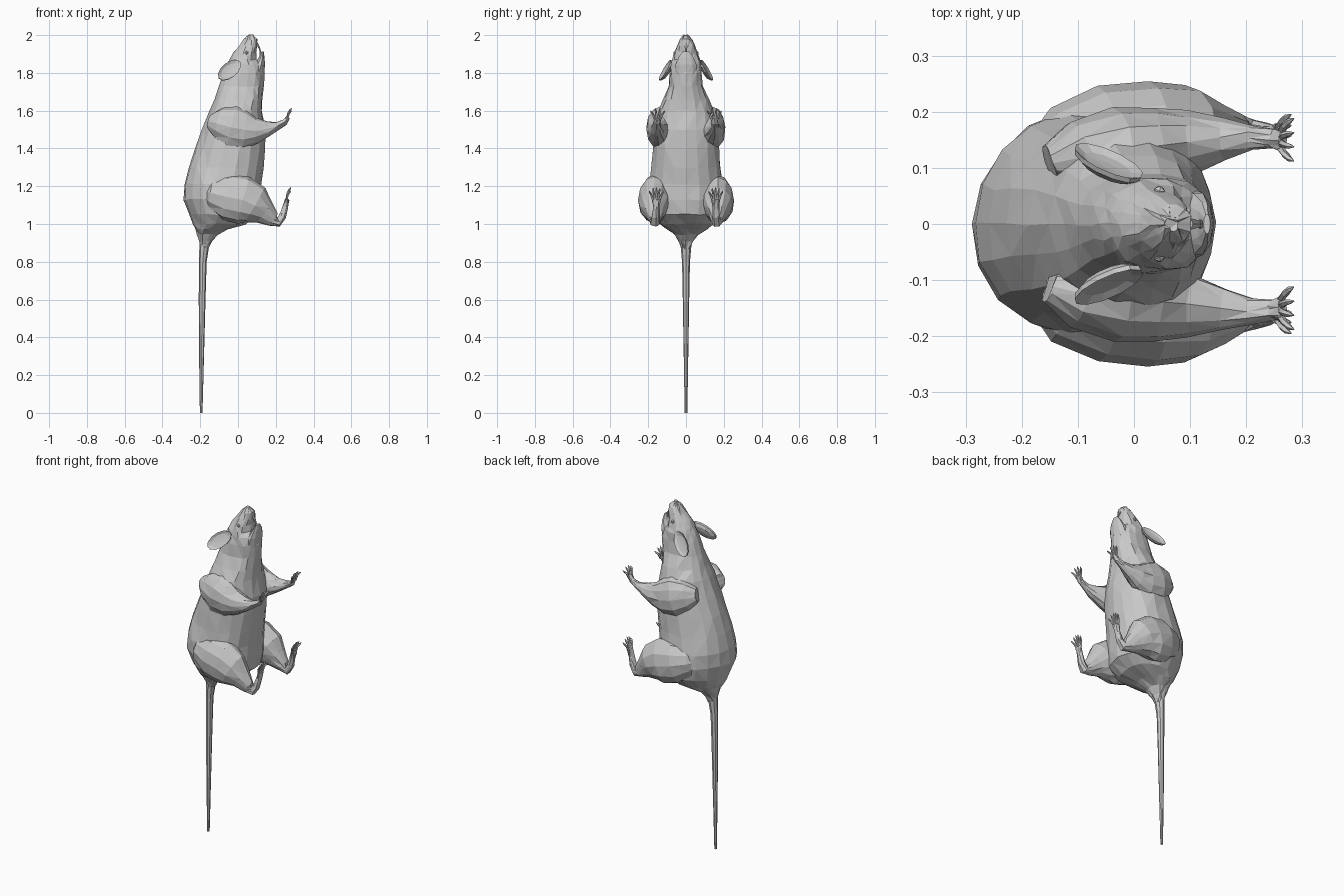
import bpy, bmesh, math, random
from mathutils import Vector

random.seed(4)
cube = bpy.data.objects.get("Cube")
if cube:
    bpy.data.objects.remove(cube)

grey = bpy.data.materials.new("fur_grey")
grey.use_nodes = True
grey.diffuse_color = (0.58, 0.58, 0.58, 1)
grey.node_tree.nodes["Principled BSDF"].inputs["Base Color"].default_value = (0.58, 0.58, 0.58, 1)


def finish(name, bm, jitter=0.0):
    """Turn a bmesh into a flat-shaded, triangulated grey object."""
    for v in bm.verts:
        v.co += Vector([random.uniform(-jitter, jitter) for _ in range(3)])
    bmesh.ops.recalc_face_normals(bm, faces=bm.faces)
    bmesh.ops.triangulate(bm, faces=bm.faces)
    mesh = bpy.data.meshes.new(name)
    bm.to_mesh(mesh)
    bm.free()
    mesh.materials.append(grey)
    obj = bpy.data.objects.new(name, mesh)
    bpy.context.collection.objects.link(obj)
    return obj


def skin(name, rings, jitter=0.0):
    """Bridge a list of equal point rings and cap both ends."""
    bm = bmesh.new()
    loops = [[bm.verts.new(p) for p in ring] for ring in rings]
    n = len(loops[0])
    for a, b in zip(loops, loops[1:]):
        for i in range(n):
            j = (i + 1) % n
            bm.faces.new((a[i], a[j], b[j], b[i]))
    bm.faces.new(loops[0])
    bm.faces.new(loops[-1])
    return finish(name, bm, jitter)


def stack(name, sections, sides, flat=1.0, jitter=0.0):
    """Horizontal sections: height, back x, belly x, half width."""
    rings = []
    for z, back, belly, half in sections:
        ring = []
        for i in range(sides):
            a = 2 * math.pi * i / sides
            c = math.cos(a)
            c = c ** flat if c > 0 else c
            ring.append(Vector(((back + belly) / 2 + c * (belly - back) / 2,
                                half * math.sin(a), z)))
        rings.append(ring)
    return skin(name, rings, jitter)


def limb(name, steps, sides, side, jitter=0.0):
    """Loft along a path; each step is x, y, z, depth radius, width radius."""
    pts = [Vector((s[0], s[1] * side, s[2])) for s in steps]
    rings = []
    for k, p in enumerate(pts):
        t = (pts[min(k + 1, len(pts) - 1)] - pts[max(k - 1, 0)]).normalized()
        u = t.cross(Vector((0, 1, 0))).normalized()
        w = u.cross(t)
        rings.append([p + u * steps[k][3] * math.cos(a) + w * steps[k][4] * math.sin(a)
                      for a in (2 * math.pi * i / sides for i in range(sides))])
    return skin(name, rings, jitter)


# Torso and skull
stack("body", [
    (0.87, -0.2, -0.155, 0.022), (0.91, -0.205, -0.14, 0.038),
    (0.945, -0.215, -0.11, 0.065), (0.975, -0.225, -0.05, 0.11),
    (1.0, -0.24, 0.05, 0.145), (1.05, -0.262, 0.11, 0.185),
    (1.13, -0.287, 0.12, 0.205), (1.21, -0.285, 0.12, 0.2),
    (1.3, -0.262, 0.132, 0.185), (1.4, -0.227, 0.145, 0.175),
    (1.5, -0.187, 0.145, 0.168), (1.6, -0.15, 0.128, 0.15),
    (1.66, -0.125, 0.13, 0.12), (1.73, -0.105, 0.136, 0.092),
    (1.8, -0.08, 0.138, 0.087), (1.845, -0.06, 0.125, 0.08),
    (1.87, -0.045, 0.098, 0.074), (1.905, -0.022, 0.094, 0.064),
    (1.945, 0.008, 0.1, 0.048), (1.978, 0.032, 0.102, 0.033),
    (2.0, 0.055, 0.08, 0.013)], 18, 0.75, 0.004)

# Lower jaw of the open mouth, and its teeth
stack("lower_jaw", [(1.79, 0.05, 0.138, 0.065), (1.845, 0.085, 0.143, 0.058),
                    (1.885, 0.112, 0.14, 0.04), (1.913, 0.124, 0.136, 0.018)], 10)
stack("upper_teeth", [(1.925, 0.112, 0.12, 0.006), (1.96, 0.09, 0.105, 0.012)], 6)
stack("lower_teeth", [(1.89, 0.115, 0.128, 0.01), (1.925, 0.112, 0.119, 0.006)], 6)

# Long thin tail
stack("tail", [(0, -0.202, -0.188, 0.007), (0.3, -0.206, -0.18, 0.012),
               (0.6, -0.208, -0.172, 0.017), (0.8, -0.207, -0.166, 0.021),
               (0.9, -0.204, -0.15, 0.03)], 8)

THIGH = [(-0.18, 0.12, 1.17, 0.04, 0.03), (-0.13, 0.14, 1.16, 0.09, 0.07),
         (-0.05, 0.16, 1.14, 0.125, 0.085), (0.03, 0.168, 1.125, 0.128, 0.088),
         (0.09, 0.168, 1.1, 0.105, 0.078), (0.14, 0.166, 1.06, 0.065, 0.052),
         (0.185, 0.165, 1.025, 0.038, 0.033), (0.213, 0.163, 1.008, 0.024, 0.024),
         (0.235, 0.16, 1.04, 0.018, 0.02), (0.25, 0.157, 1.09, 0.014, 0.018),
         (0.26, 0.157, 1.13, 0.011, 0.024)]
ARM = [(-0.15, 0.11, 1.54, 0.04, 0.03), (-0.1, 0.125, 1.53, 0.085, 0.06),
       (-0.03, 0.135, 1.51, 0.115, 0.074), (0.04, 0.138, 1.495, 0.1, 0.07),
       (0.1, 0.145, 1.495, 0.068, 0.056), (0.16, 0.152, 1.505, 0.038, 0.038),
       (0.21, 0.155, 1.52, 0.02, 0.022), (0.248, 0.152, 1.54, 0.014, 0.017),
       (0.265, 0.15, 1.565, 0.01, 0.021)]


def toes(name, steps, side, count, reach):
    """Fan of thin curled toes at the end of a limb."""
    x, y, z = steps[-1][:3]
    for i in range(count):
        f = 2 * i / (count - 1) - 1
        rise = reach * (1 - 0.3 * f * f)
        limb(f"{name}_toe_{i + 1}", [
            (x - 0.004, y + 0.014 * f, z - 0.01, 0.007, 0.007),
            (x + 0.003, y + 0.026 * f, z + rise * 0.5, 0.006, 0.006),
            (x + 0.012, y + 0.034 * f, z + rise * 0.8, 0.006, 0.005),
            (x + 0.02, y + 0.038 * f, z + rise, 0.001, 0.001)], 5, side)


def ear(name, side):
    """Dished oval flap hanging back from the skull."""
    root, tip = Vector((0.01, 0.07, 1.852)), Vector((-0.105, 0.13, 1.768))
    mid, u = (root + tip) / 2, (tip - root) / 2
    v = Vector((0.5, 0.25, -0.8)).normalized() * 0.042
    out = u.cross(v).normalized()
    out *= 1 if out.y > 0 else -1
    rings = []
    for size, lift in ((0.25, 0.004), (0.7, 0.006), (1, 0.014),
                       (0.97, 0.004), (0.7, -0.008), (0.25, -0.012)):
        ring = []
        for i in range(12):
            a = 2 * math.pi * i / 12
            p = mid + (u * math.cos(a) + v * math.sin(a)) * size + out * lift
            ring.append(Vector((p.x, p.y * side, p.z)))
        rings.append(ring)
    skin(name, rings)


def eye(name, side):
    """Small bulge on the side of the skull."""
    bm = bmesh.new()
    bmesh.ops.create_icosphere(bm, subdivisions=1, radius=0.011)
    bmesh.ops.translate(bm, verts=bm.verts, vec=(0.045, 0.058 * side, 1.905))
    finish(name, bm)


# Mirrored limbs, ears and eyes
for label, side in (("left", -1), ("right", 1)):
    limb(f"hind_leg_{label}", THIGH, 12, side, 0.003)
    toes(f"hind_{label}", THIGH, side, 5, 0.065)
    limb(f"front_leg_{label}", ARM, 12, side, 0.003)
    toes(f"front_{label}", ARM, side, 4, 0.05)
    ear(f"ear_{label}", side)
    eye(f"eye_{label}", side)
